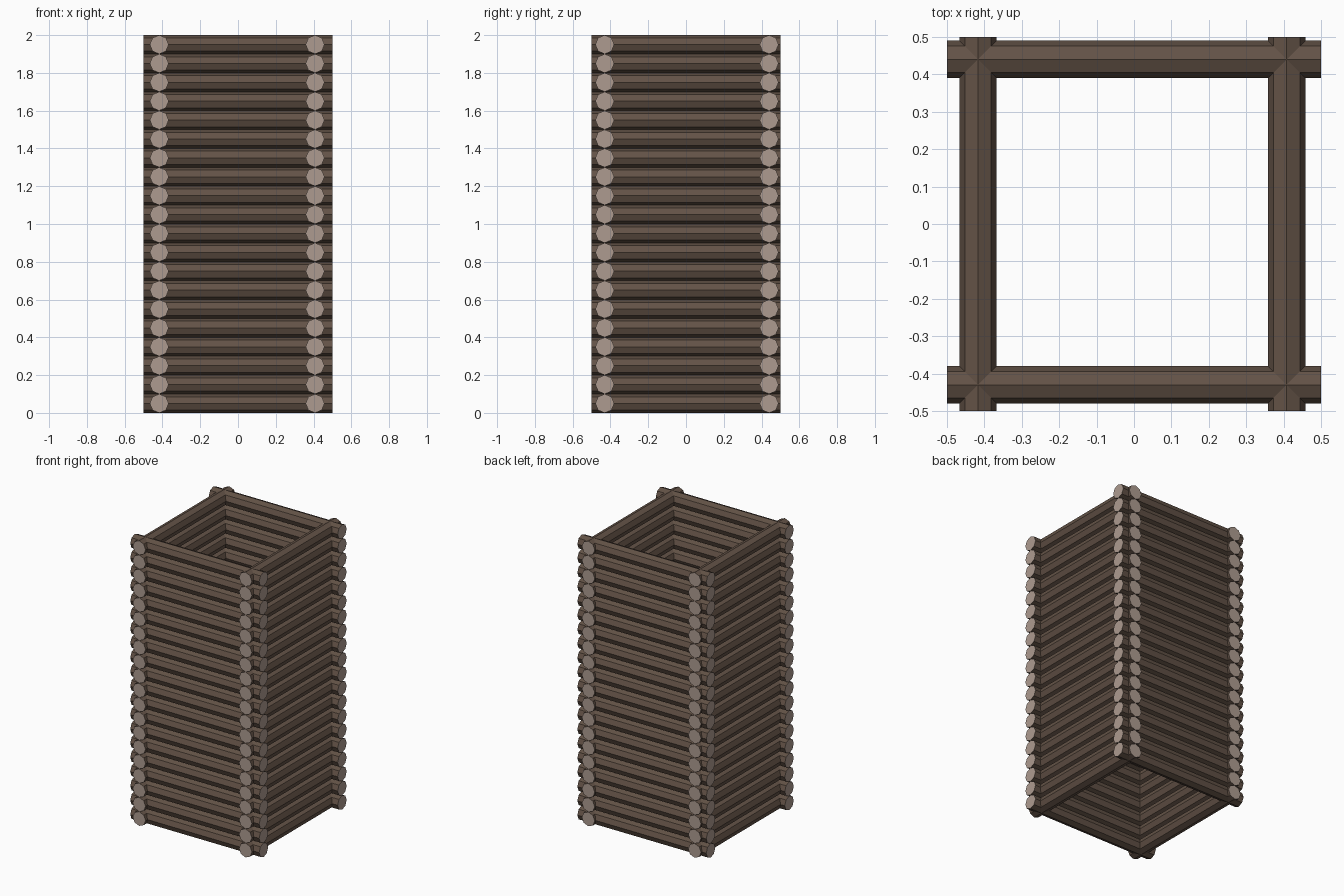
import bpy
import math
from mathutils import Matrix

if "Cube" in bpy.data.objects:
    bpy.data.objects.remove(bpy.data.objects["Cube"])

LEVELS, RADIUS, LENGTH = 20, 0.05, 1.0


def material(name, color):
    m = bpy.data.materials.new(name)
    m.diffuse_color = (*color, 1)
    m.use_nodes = True
    m.node_tree.nodes["Principled BSDF"].inputs["Base Color"].default_value = m.diffuse_color
    return m


bark = material("bark", (0.125, 0.085, 0.062))
cut_wood = material("cut_wood", (0.42, 0.33, 0.28))


def log_mesh(name, axis):
    """Eight-sided log with an edge on top, running along x or y."""
    bpy.ops.mesh.primitive_cylinder_add(vertices=8, radius=RADIUS, depth=LENGTH)
    obj = bpy.context.object
    mesh = obj.data
    mesh.name = name
    # vertex 0 points to +y, so tip it to +z for both directions
    mesh.transform(Matrix.Rotation(math.pi / 2, 4, 'X'))
    if axis == 'x':
        mesh.transform(Matrix.Rotation(math.pi / 2, 4, 'Z'))
    mesh.materials.append(bark)
    mesh.materials.append(cut_wood)
    # pale sawn ends
    for p in mesh.polygons:
        p.material_index = 1 if len(p.vertices) == 8 else 0
    bpy.data.objects.remove(obj)
    return mesh


x_log = log_mesh("log_along_x", 'x')
y_log = log_mesh("log_along_y", 'y')

# four walls of stacked logs, crossing at the corners
walls = [
    ("front_log", x_log, 0, -0.43),
    ("back_log", x_log, 0, 0.44),
    ("left_log", y_log, -0.417, 0),
    ("right_log", y_log, 0.408, 0),
]
for name, mesh, x, y in walls:
    for i in range(LEVELS):
        obj = bpy.data.objects.new(f"{name}_{i + 1}", mesh)
        obj.location = (x, y, RADIUS * (2 * i + 1))
        bpy.context.collection.objects.link(obj)
